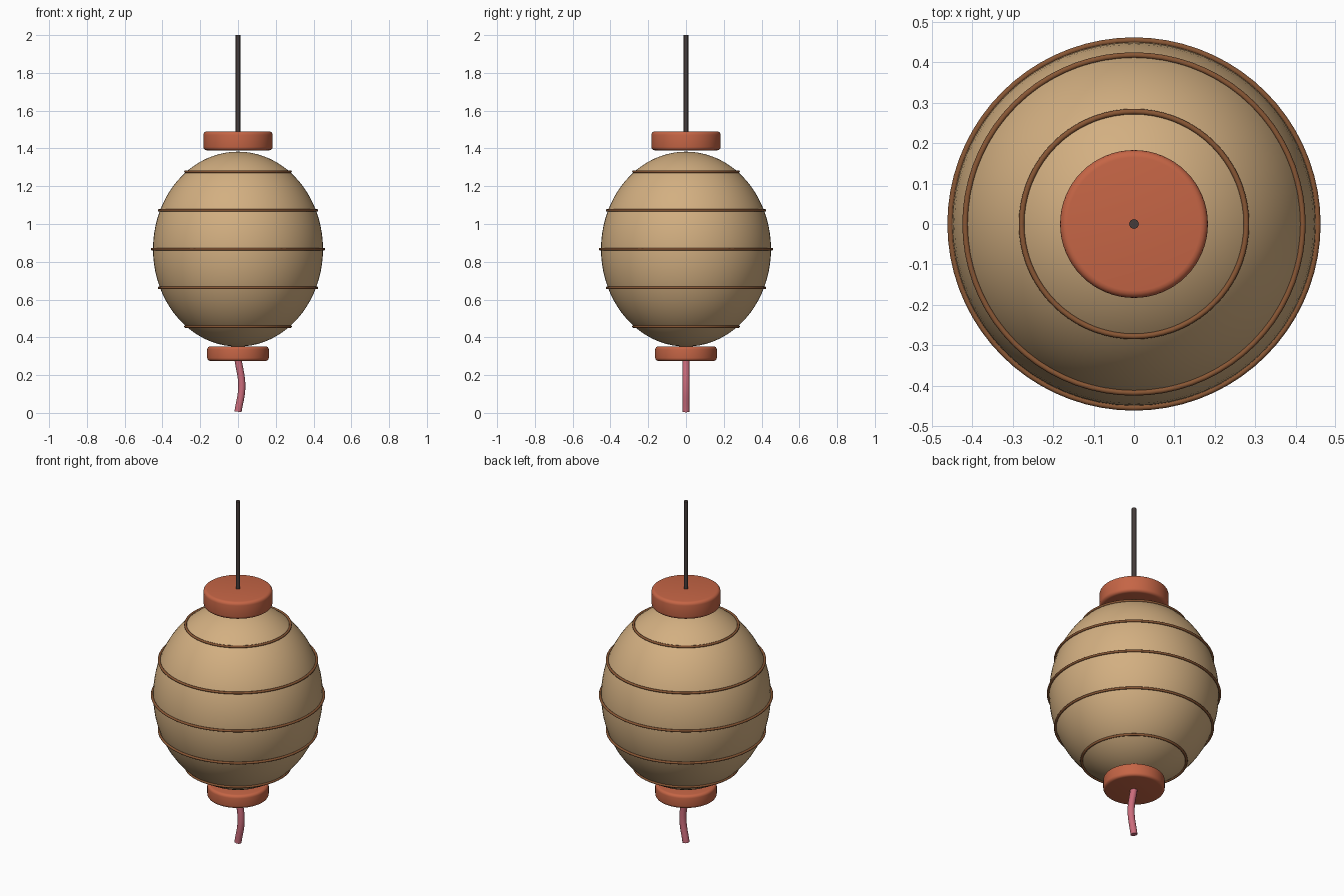
import bpy
import math

cube = bpy.data.objects.get("Cube")
if cube:
    bpy.data.objects.remove(cube, do_unlink=True)


def material(name, rgb):
    m = bpy.data.materials.new(name)
    m.use_nodes = True
    m.diffuse_color = (*rgb, 1)
    m.node_tree.nodes["Principled BSDF"].inputs["Base Color"].default_value = (*rgb, 1)
    return m


PAPER = material("tan paper", (0.65, 0.43, 0.22))
RED = material("terracotta red", (0.56, 0.13, 0.06))
RIB = material("brown bamboo", (0.25, 0.095, 0.035))
CORD = material("dark cord", (0.06, 0.045, 0.042))
PINK = material("pink tassel", (0.60, 0.15, 0.20))


def finish(name, mat):
    ob = bpy.context.object
    ob.name = name
    ob.data.materials.clear()
    ob.data.materials.append(mat)
    bpy.ops.object.shade_smooth_by_angle(angle=math.radians(40))
    return ob


def cylinder(name, mat, radius, z0, z1, bevel=0.0, sides=64):
    bpy.ops.mesh.primitive_cylinder_add(vertices=sides, radius=radius, depth=z1 - z0,
                                        location=(0, 0, (z0 + z1) / 2))
    ob = bpy.context.object
    if bevel:
        mod = ob.modifiers.new("rounded rim", "BEVEL")
        mod.width = bevel
        mod.segments = 4
        bpy.ops.object.modifier_apply(modifier=mod.name)
    return finish(name, mat)


# Paper body: a slightly tall ellipsoid
MID, HALF, RADIUS = 0.867, 0.516, 0.45
bpy.ops.mesh.primitive_uv_sphere_add(segments=64, ring_count=40, radius=1, location=(0, 0, MID))
bpy.context.object.scale = (RADIUS, RADIUS, HALF)
bpy.ops.object.transform_apply(location=False, rotation=False, scale=True)
finish("paper_body", PAPER)

# Ribs wrapped round the body
for i in range(-2, 3):
    dz = i * 0.205
    r = RADIUS * math.sqrt(1 - (dz / HALF) ** 2) + 0.005
    bpy.ops.mesh.primitive_torus_add(major_segments=72, minor_segments=10, major_radius=r,
                                     minor_radius=0.007, location=(0, 0, MID + dz))
    finish(f"rib_{i + 3}", RIB)

# End caps and hanging cord
cylinder("top_cap", RED, 0.183, 1.39, 1.49, bevel=0.018)
cylinder("bottom_cap", RED, 0.163, 0.275, 0.352, bevel=0.016)
cylinder("hanging_cord", CORD, 0.012, 1.48, 2.0, sides=16)

# Curved tassel under the bottom cap
curve = bpy.data.curves.new("tassel", "CURVE")
curve.dimensions = "3D"
curve.bevel_depth = 0.019
curve.bevel_resolution = 4
curve.use_fill_caps = True
spline = curve.splines.new("BEZIER")
spline.resolution_u = 12
path = [(0, 0.285), (0.02, 0.14), (0, 0.006)]
spline.bezier_points.add(len(path) - 1)
for p, (x, z) in zip(spline.bezier_points, path):
    p.co = (x, 0, z)
    p.handle_left_type = p.handle_right_type = "AUTO"
tassel = bpy.data.objects.new("tassel", curve)
bpy.context.collection.objects.link(tassel)
bpy.ops.object.select_all(action="DESELECT")
tassel.select_set(True)
bpy.context.view_layer.objects.active = tassel
bpy.ops.object.convert(target="MESH")
finish("tassel", PINK)
